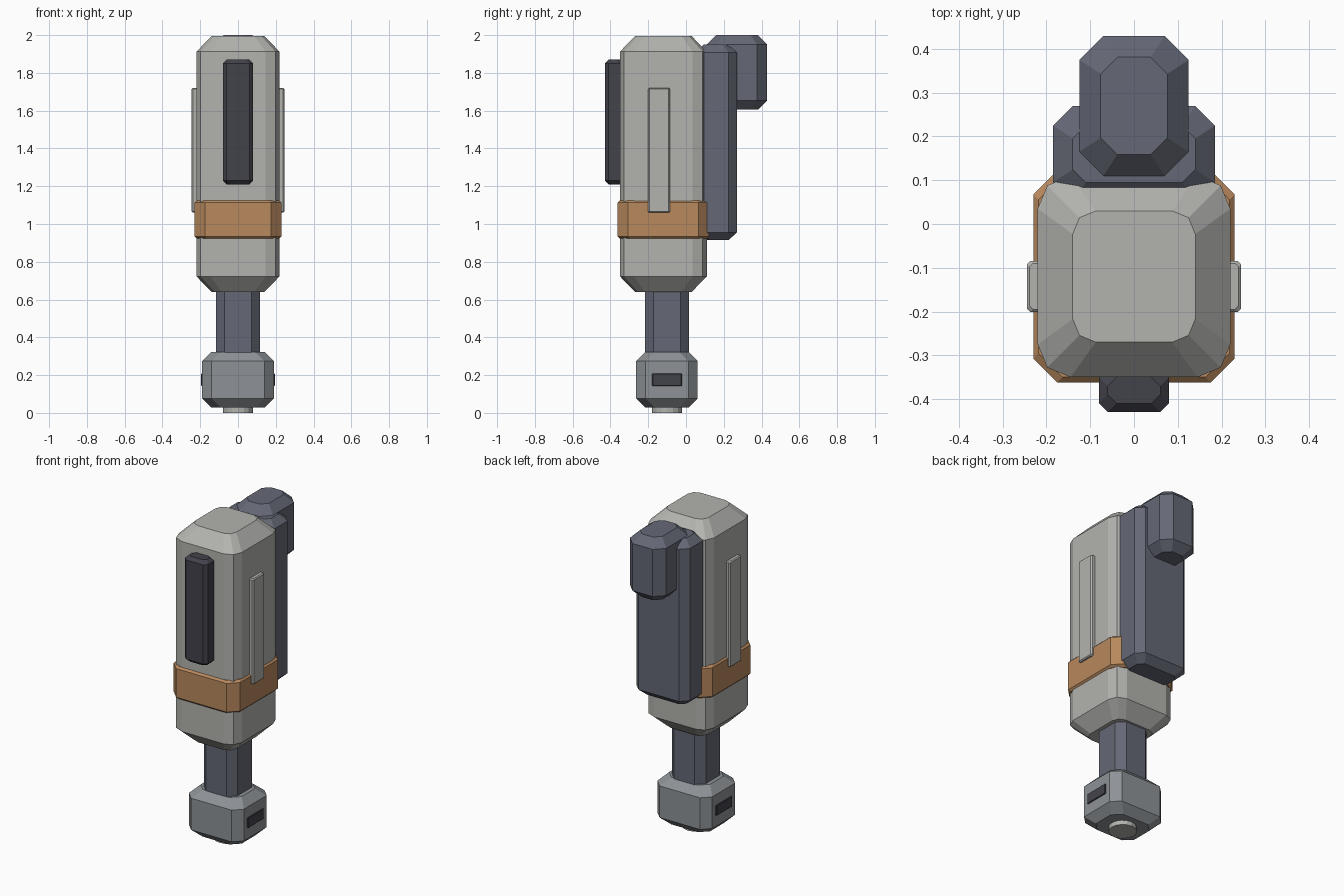
import bpy, bmesh, math

if "Cube" in bpy.data.objects:
    bpy.data.objects.remove(bpy.data.objects["Cube"])


def material(name, rgb):
    m = bpy.data.materials.new(name)
    m.diffuse_color = (*rgb, 1)
    m.use_nodes = True
    m.node_tree.nodes["Principled BSDF"].inputs["Base Color"].default_value = m.diffuse_color
    return m


SHELL = material("pale_shell", (0.45, 0.45, 0.43))
SLATE = material("slate", (0.13, 0.14, 0.18))
STEEL = material("steel", (0.27, 0.29, 0.31))
DARK = material("dark", (0.055, 0.055, 0.07))
COPPER = material("copper", (0.48, 0.25, 0.11))


def outline(x0, x1, y0, y1, c, segs):
    """Rectangle with cut (segs=1) or rounded (segs>1) corners."""
    pts = []
    corners = [(x1 - c, y1 - c), (x0 + c, y1 - c), (x0 + c, y0 + c), (x1 - c, y0 + c)]
    for i, (cx, cy) in enumerate(corners):
        for k in range(segs + 1):
            a = math.pi / 2 * (i + k / segs)
            pts.append((cx + c * math.cos(a), cy + c * math.sin(a)))
    return pts


def block(name, xs, ys, zs, mat, corner, inset, drop, segs=1, end_corner=None):
    """Upright block with cut corners and sloping bevels at both ends."""
    (x0, x1), (y0, y1), (z0, z1) = xs, ys, zs
    ec = corner if end_corner is None else end_corner
    i = inset
    full = outline(x0, x1, y0, y1, corner, segs)
    small = outline(x0 + i, x1 - i, y0 + i, y1 - i, ec, segs)
    bm = bmesh.new()
    rings = [[bm.verts.new((x, y, z)) for x, y in pts] for pts, z in
             ((small, z0), (full, z0 + drop), (full, z1 - drop), (small, z1))]
    n = len(full)
    for a, b in zip(rings, rings[1:]):
        for k in range(n):
            bm.faces.new((a[k], a[(k + 1) % n], b[(k + 1) % n], b[k]))
    bm.faces.new(rings[0][::-1])
    bm.faces.new(rings[-1])
    me = bpy.data.meshes.new(name)
    bm.to_mesh(me)
    bm.free()
    me.materials.append(mat)
    ob = bpy.data.objects.new(name, me)
    bpy.context.collection.objects.link(ob)
    return ob


# Main shell and the band around it
block("main_body", (-.22, .22), (-.35, .11), (.64, 1.995), SHELL, .075, .08, .083, 2, .053)
block("band", (-.23, .23), (-.362, .122), (.922, 1.125), COPPER, .055, .012, .012)

# Neck, foot and end cap
block("neck", (-.117, .117), (-.217, .017), (.30, .68), SLATE, .046, .005, .005)
block("foot", (-.19, .19), (-.264, .062), (.028, .322), STEEL, .05, .048, .048)
bpy.ops.mesh.primitive_cylinder_add(vertices=16, radius=.08, depth=.05, location=(0, -.10, .025))
cap = bpy.context.object
cap.name = "end_cap"
cap.data.materials.append(SHELL)

# Dark strip on the front
block("front_strip", (-.08, .08), (-.43, -.33), (1.21, 1.87), DARK, .02, .02, .02)

# Rear pack with the housing on top
block("rear_pack", (-.185, .185), (.05, .27), (.914, 1.95), SLATE, .045, .045, .042, 1, .03)
block("rear_housing", (-.125, .125), (.11, .43), (1.605, 2.0), SLATE, .055, .049, .05, 1, .038)

# Mirrored side rails and foot slots
for side, s in (("left", -1), ("right", 1)):
    block(side + "_rail", sorted((s * .205, s * .245)), (-.201, -.084), (1.06, 1.72), SHELL,
          .008, .006, .006)
    block(side + "_foot_slot", sorted((s * .17, s * .196)), (-.18, -.022), (.143, .208), DARK,
          .004, .003, .003)
